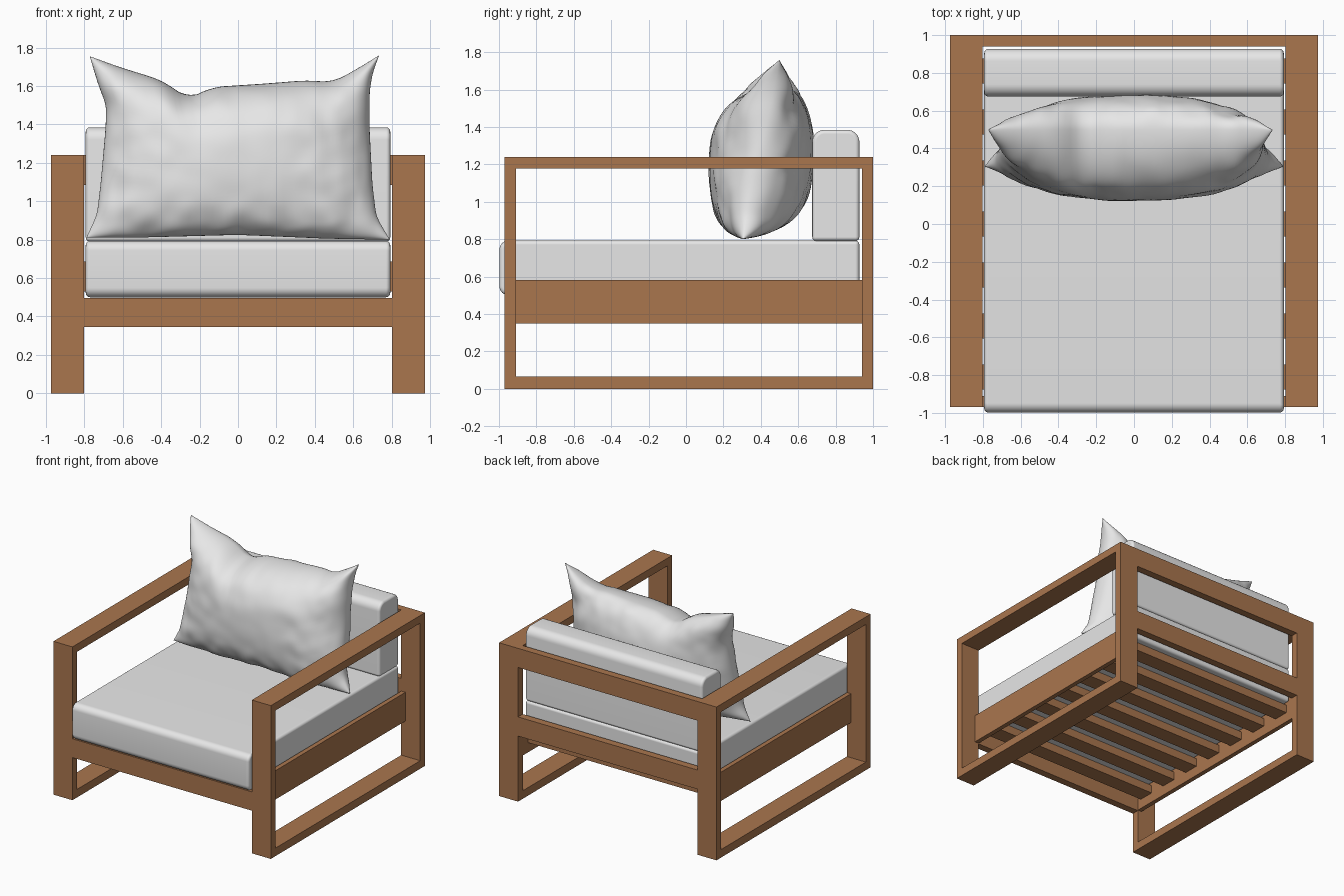
import bpy, bmesh, math
from mathutils import Vector, noise

if "Cube" in bpy.data.objects:
    bpy.data.objects.remove(bpy.data.objects["Cube"])


def material(name, rgb):
    m = bpy.data.materials.new(name)
    m.diffuse_color = (*rgb, 1)
    m.use_nodes = True
    m.node_tree.nodes["Principled BSDF"].inputs["Base Color"].default_value = m.diffuse_color
    return m


WOOD = material("warm_wood", (0.40, 0.18, 0.076))
FABRIC = material("light_fabric", (0.8, 0.8, 0.8))


def finish(bm, name, mat, smooth=False):
    bmesh.ops.recalc_face_normals(bm, faces=bm.faces)
    me = bpy.data.meshes.new(name)
    bm.to_mesh(me)
    bm.free()
    me.materials.append(mat)
    ob = bpy.data.objects.new(name, me)
    bpy.context.collection.objects.link(ob)
    if smooth:
        for p in me.polygons:
            p.use_smooth = True
    return ob


def box_mesh(x, y, z):
    bm = bmesh.new()
    bmesh.ops.create_cube(bm, size=1)
    for v in bm.verts:
        v.co = [(r[0] + r[1]) / 2 + c * (r[1] - r[0]) for c, r in zip(v.co, (x, y, z))]
    return bm


def box(name, x, y, z):
    return finish(box_mesh(x, y, z), name, WOOD)


def cushion(name, x, y, z, radius, is_round):
    # big rounding on the chosen long edges, small rounding on the others
    bm = box_mesh(x, y, z)
    long_edges = [e for e in bm.edges if abs(e.verts[0].co.x - e.verts[1].co.x) > 0.1
                  and is_round(e.verts[0].co)]
    bmesh.ops.bevel(bm, geom=long_edges, offset=radius, segments=8, profile=0.5, affect='EDGES')
    ob = finish(bm, name, FABRIC, True)
    mod = ob.modifiers.new("small_rounding", 'BEVEL')
    mod.width, mod.segments = 0.022, 4
    mod.limit_method, mod.angle_limit = 'ANGLE', math.radians(40)
    mod.harden_normals = True


def side_frame(name, x0, x1):
    # rectangular loop, extruded sideways into a thick hollow frame
    bm = bmesh.new()
    outer = [(-0.97, 0), (1.0, 0), (1.0, 1.24), (-0.97, 1.24)]
    inner = [(-0.91, 0.065), (0.94, 0.065), (0.94, 1.178), (-0.91, 1.178)]
    o = [bm.verts.new((x0, *p)) for p in outer]
    i = [bm.verts.new((x0, *p)) for p in inner]
    faces = [bm.faces.new((o[k], o[(k + 1) % 4], i[(k + 1) % 4], i[k])) for k in range(4)]
    ext = bmesh.ops.extrude_face_region(bm, geom=faces, use_keep_orig=True)
    bmesh.ops.translate(bm, vec=(x1 - x0, 0, 0),
                        verts=[g for g in ext["geom"] if isinstance(g, bmesh.types.BMVert)])
    return finish(bm, name, WOOD)


# wooden frame
for side, s in (("left", -1), ("right", 1)):
    side_frame(side + "_arm_frame", *sorted((s * 0.803, s * 0.973)))
    box(side + "_seat_rail", sorted((s * 0.803, s * 0.84)), (-0.91, 0.94), (0.35, 0.583))
box("front_rail", (-0.803, 0.803), (-0.97, -0.91), (0.345, 0.497))
box("back_top_rail", (-0.803, 0.803), (0.94, 1.0), (1.085, 1.24))
box("back_middle_rail", (-0.803, 0.803), (0.94, 1.0), (0.53, 0.685))
for k in range(7):
    y = -0.81 + 0.27 * k
    box(f"seat_slat_{k + 1}", (-0.803, 0.803), (y - 0.065, y + 0.065), (0.43, 0.497))

# seat and back cushions
cushion("seat_cushion", (-0.793, 0.793), (-0.998, 0.927), (0.5, 0.793), 0.05,
        lambda p: p.y < 0)
cushion("back_cushion", (-0.793, 0.793), (0.675, 0.927), (0.79, 1.385), 0.065,
        lambda p: p.z > 1)


# loose pillow: outline curves blended into two bulging sheets
def curve(pts, t):
    for (a, fa), (b, fb) in zip(pts, pts[1:]):
        if t <= b:
            return fa + (fb - fa) * (t - a) / (b - a)
    return pts[-1][1]


def soft(pts, t):
    # lightly smoothed curve that still reaches its end points
    d = min(0.06, 1 - abs(t))
    return (curve(pts, t - d) + curve(pts, t) + curve(pts, t + d)) / 3


TOP = [(-1, 1.755), (-0.8, 1.70), (-0.5, 1.63), (-0.32, 1.535), (-0.15, 1.595),
       (0.2, 1.612), (0.5, 1.63), (0.68, 1.62), (0.85, 1.69), (1, 1.76)]
BOTTOM = [(-1, 0.81), (-0.6, 0.812), (0, 0.825), (0.6, 0.805), (1, 0.80)]
LEFT = [(-1, -0.79), (-0.75, -0.735), (-0.4, -0.715), (0.2, -0.69), (0.45, -0.685),
        (0.7, -0.73), (1, -0.772)]
RIGHT = [(-1, 0.79), (-0.75, 0.72), (-0.4, 0.70), (0.2, 0.685), (0.6, 0.685),
         (0.8, 0.70), (1, 0.735)]


def pillow_point(u, v, side):
    a, b = (u + 1) / 2, (v + 1) / 2
    x = soft(LEFT, v) * (1 - a) + soft(RIGHT, v) * a
    z = soft(BOTTOM, u) * (1 - b) + soft(TOP, u) * b
    puff = math.sqrt(max(0, (1 - abs(u) ** 2.5) * (1 - abs(v) ** 2.8)))
    # the border leans back, while the stuffed middle stays upright
    lean = 0.305 + 0.195 * b
    seam = lean + (0.402 - lean) * 0.85 * puff
    # creases are strongest near the border and fade in the middle
    edge = max(abs(u), abs(v)) ** 2
    crease = noise.noise(Vector((x * 5, z * 5, side * 3))) * 0.024 \
        + noise.noise(Vector((x * 11, z * 9, side * 7))) * 0.014
    thick = 0.278 * puff + crease * (0.15 + edge) * min(1, puff * 2)
    return Vector((x, seam + side * max(thick, 0), z))


bm = bmesh.new()
NU, NV = 72, 52
for side in (-1, 1):
    grid = []
    for j in range(NV + 1):
        # sine spacing packs rows toward the seam
        v = math.sin((j / NV - 0.5) * math.pi)
        grid.append([bm.verts.new(pillow_point(math.sin((i / NU - 0.5) * math.pi), v, side))
                     for i in range(NU + 1)])
    for j in range(NV):
        for i in range(NU):
            bm.faces.new((grid[j][i], grid[j][i + 1], grid[j + 1][i + 1], grid[j + 1][i]))
bmesh.ops.remove_doubles(bm, verts=bm.verts, dist=0.0002)
finish(bm, "throw_pillow", FABRIC, True)
